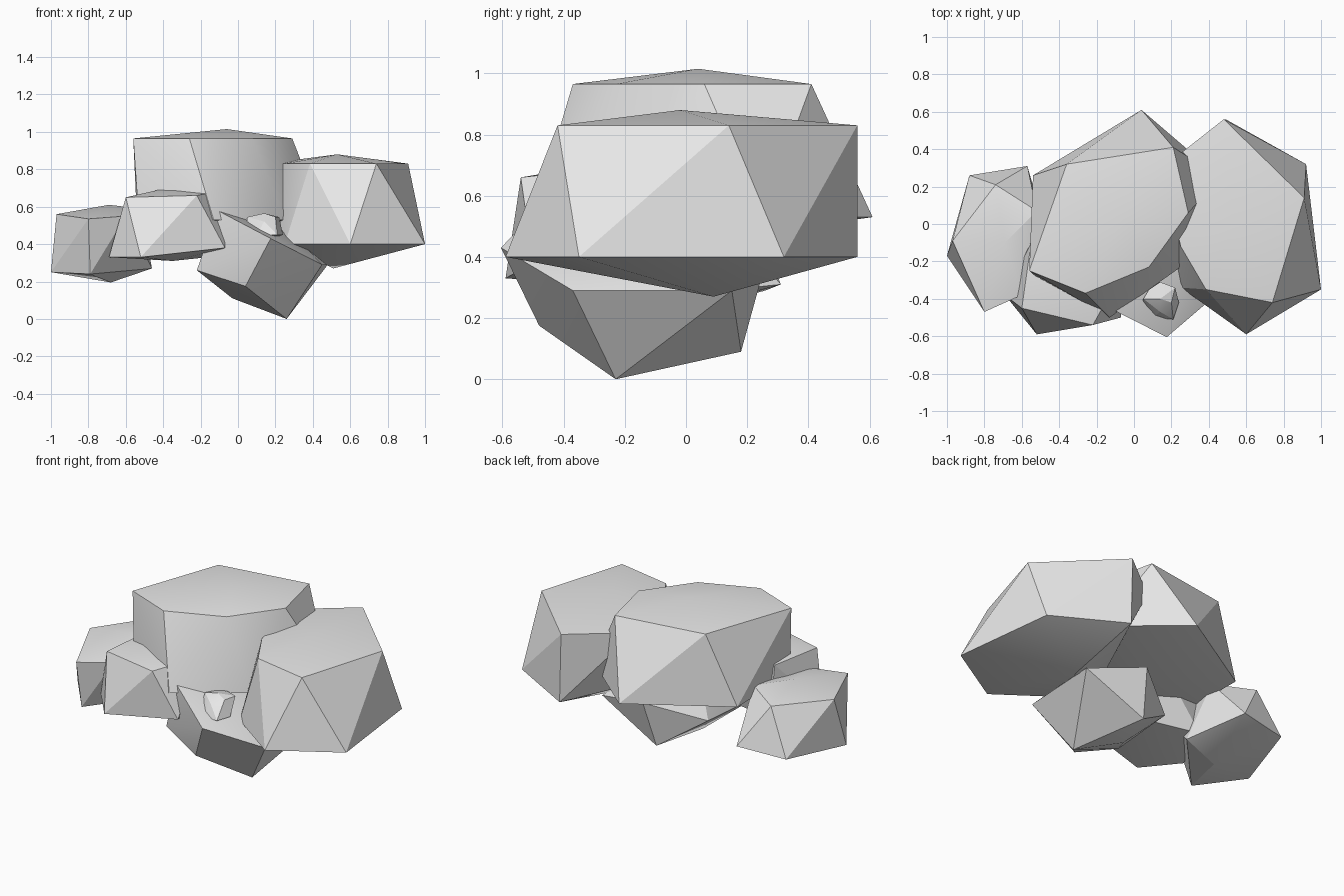
import bpy
import bmesh
import math

# Remove the default object
default_cube = bpy.data.objects.get("Cube")
if default_cube:
    bpy.data.objects.remove(default_cube, do_unlink=True)

# One stone colour for the whole pile
stone = bpy.data.materials.new("light_grey_stone")
stone.use_nodes = True
stone_colour = (0.8, 0.8, 0.8, 1)
stone.diffuse_color = stone_colour
stone.node_tree.nodes["Principled BSDF"].inputs["Base Color"].default_value = stone_colour


def level(height, *points):
    """Lift a flat ring of (x, y) points to one height."""
    return [(x, y, height) for x, y in points]


def rock(name, top, upper_ring, lower_ring, bottom):
    """Faceted boulder: the convex skin around two rings and two tips."""
    bm = bmesh.new()
    for point in [top, *upper_ring, *lower_ring, bottom]:
        bm.verts.new(point)
    skin = bmesh.ops.convex_hull(bm, input=bm.verts)
    inside = {v for v in skin["geom_interior"] + skin["geom_unused"]
              if isinstance(v, bmesh.types.BMVert)}
    bmesh.ops.delete(bm, geom=list(inside), context="VERTS")
    bmesh.ops.recalc_face_normals(bm, faces=bm.faces)
    mesh = bpy.data.meshes.new(name)
    bm.to_mesh(mesh)
    bm.free()
    mesh.materials.append(stone)
    obj = bpy.data.objects.new(name, mesh)
    bpy.context.collection.objects.link(obj)

    # Soften shallow facets, keep hard edges crisp
    bpy.ops.object.select_all(action="DESELECT")
    obj.select_set(True)
    bpy.context.view_layer.objects.active = obj
    bpy.ops.object.shade_smooth_by_angle(angle=math.radians(20))


# Tall boulder in the middle
rock(
    "central_boulder",
    top=(-.06, .04, 1.015),
    upper_ring=level(.965, (-.56, -.25), (-.26, -.37), (.08, -.23),
                     (.29, .06), (.21, .41), (-.36, .32)),
    lower_ring=level(.53, (.04, .61), (-.54, .26), (-.53, -.28),
                     (-.13, -.5), (.25, -.23), (.46, .25)),
    bottom=(-.06, .04, .45),
)

# Large boulder on the +x side
rock(
    "large_side_boulder",
    top=(.53, -.02, .88),
    upper_ring=level(.83, (.48, .56), (.91, .14), (.74, -.42),
                     (.385, -.35), (.25, -.12), (.15, .3)),
    lower_ring=level(.4, (.6, -.59), (1, -.35), (.92, .32),
                     (.49, .56), (.25, .04), (.25, -.34)),
    bottom=(.51, .09, .27),
)

# Outer boulder on the -x side
rock(
    "outer_boulder",
    top=(-.69, -.1, .61),
    upper_ring=[(-.97, -.09, .56), (-.74, .21, .57), (-.52, .07, .59),
                (-.8, -.47, .535), (-.6, -.38, .55)],
    lower_ring=[(-1, -.17, .25), (-.88, .26, .29), (-.57, .31, .31),
                (-.79, -.43, .24), (-.46, -.08, .27)],
    bottom=(-.68, -.1, .195),
)

# Squat boulder at the front
rock(
    "front_boulder",
    top=(-.38, -.3, .7),
    upper_ring=[(-.6, -.45, .65), (-.22, -.54, .66), (-.07, -.27, .69),
                (-.24, -.04, .68), (-.55, -.1, .66)],
    lower_ring=level(.33, (-.52, -.59), (-.69, -.38), (-.54, -.06),
                     (-.16, -.15)) + [(-.07, -.5, .38)],
    bottom=(-.35, -.3, .31),
)

# Tilted boulder that carries the pile
rock(
    "base_boulder",
    top=(.28, -.16, .47),
    upper_ring=[(-.11, -.46, .58), (.175, -.605, .43), (-.22, -.4, .26),
                (-.05, -.05, .55), (.12, .26, .38)],
    lower_ring=[(.04, -.48, .175), (.45, -.37, .29), (.48, .15, .29),
                (.08, .18, .09), (-.03, -.13, .11), (-.19, .05, .27)],
    bottom=(.26, -.23, 0),
)

# Small pebble resting on the base boulder
rock(
    "pebble",
    top=(.14, -.4, .565),
    upper_ring=level(.545, (.05, -.4), (.08, -.35), (.14, -.31),
                     (.22, -.34), (.2, -.42)) + [(.14, -.47, .52)],
    lower_ring=level(.45, (.1, -.5), (.21, -.51), (.24, -.42),
                     (.04, -.44)),
    bottom=(.15, -.4, .42),
)
